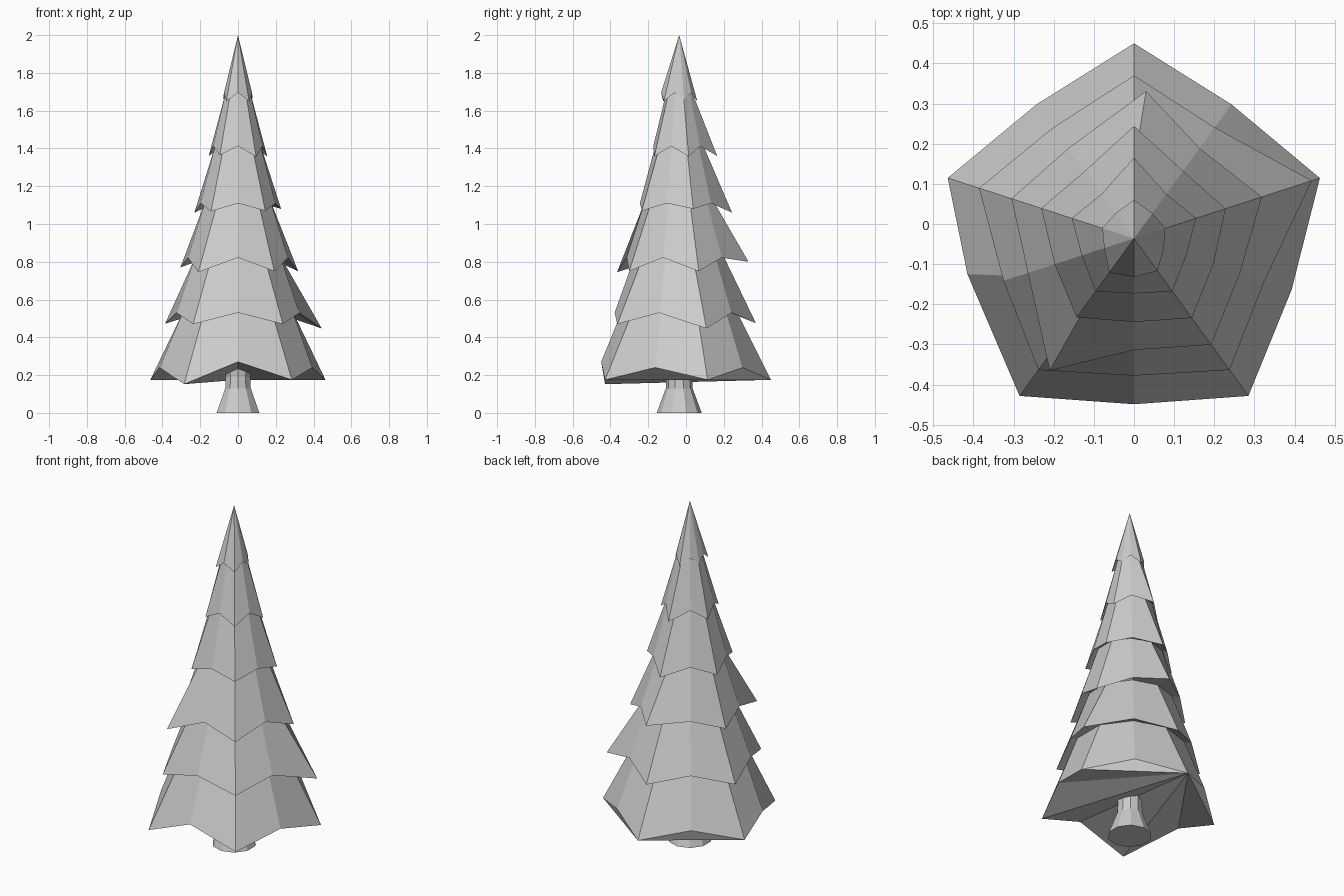
import bpy, bmesh
from math import cos, sin, radians

if "Cube" in bpy.data.objects:
    bpy.data.objects.remove(bpy.data.objects["Cube"])

CY = -0.036          # trunk axis sits slightly forward of the origin
SIDES = 10


def ring(bm, radii, heights):
    """Ten points around the axis, starting at the back and running anticlockwise."""
    return [bm.verts.new((r * cos(radians(90 + 36 * i)), CY + r * sin(radians(90 + 36 * i)), z))
            for i, (r, z) in enumerate(zip(radii, heights))]


def bridge(bm, low, high):
    for i in range(SIDES):
        j = (i + 1) % SIDES
        bm.faces.new((low[i], low[j], high[j], high[i]))


def fan(bm, loop, point):
    for i in range(SIDES):
        bm.faces.new((loop[i], loop[(i + 1) % SIDES], point))


def finish(bm, name):
    bmesh.ops.recalc_face_normals(bm, faces=bm.faces)
    me = bpy.data.meshes.new(name)
    bm.to_mesh(me)
    bm.free()
    bpy.context.collection.objects.link(bpy.data.objects.new(name, me))


# Tiers: tip radii, tip heights (back, left, front left, front right, right),
# notch radius, notch height, neck radius
tiers = [
    ((.486, .488, .485, .485, .487), (.175, .175, .152, .175, .175), .413, .24, .303),
    ((.406, .406, .405, .405, .466), (.475, .472, .47, .47, .447), .342, .53, .234),
    ((.367, .321, .391, .327, .335), (.80, .77, .745, .75, .75), .278, .822, .182),
    ((.280, .243, .243, .245, .240), (1.06, 1.06, 1.067, 1.07, 1.08), .208, 1.11, .124),
    ((.201, .163, .163, .163, .163), (1.36, 1.36, 1.365, 1.357, 1.357), .137, 1.413, .066),
    ((.096, .083, .105, .100, .082), (1.65, 1.66, 1.65, 1.65, 1.66), .078, 1.695, None),
]

# Foliage: one stepped star-shaped skin
bm = bmesh.new()
neck = None
for k, (tip_r, tip_z, notch_r, notch_z, neck_r) in enumerate(tiers):
    radii = [v for r in tip_r for v in (r, notch_r)]
    heights = [v for z in tip_z for v in (z, notch_z)]
    if k == 0:
        heights[5] = .27
    if k == 5:
        radii[5] = .096
    rim = ring(bm, radii, heights)
    # hand-shaped irregularities
    if k == 0:
        rim[3].co.x, rim[3].co.y = -.415, -.125
    if k == 2:
        rim[0].co.x = .03
        rim[4].co.x, rim[4].co.y = -.21, -.365
    if neck:
        bridge(bm, neck, rim)
    else:
        # underside: fan spreading from the back tip
        for i in range(1, SIDES - 1):
            bm.faces.new((rim[0], rim[i], rim[i + 1]))
    if neck_r:
        top = tiers[k + 1][3] + .01
        neck = ring(bm, [neck_r] * SIDES, [top] * SIDES)
        bridge(bm, rim, neck)
    else:
        fan(bm, rim, bm.verts.new((0, CY, 2.0)))
finish(bm, "foliage")

# Trunk: flared base
bm = bmesh.new()
loops = [ring(bm, [r] * SIDES, [z] * SIDES)
         for r, z in ((.119, 0), (.071, .13), (.068, .19), (.074, .24))]
for a, b in zip(loops, loops[1:]):
    bridge(bm, a, b)
bm.faces.new(loops[0])
bm.faces.new(loops[-1])
finish(bm, "trunk")
